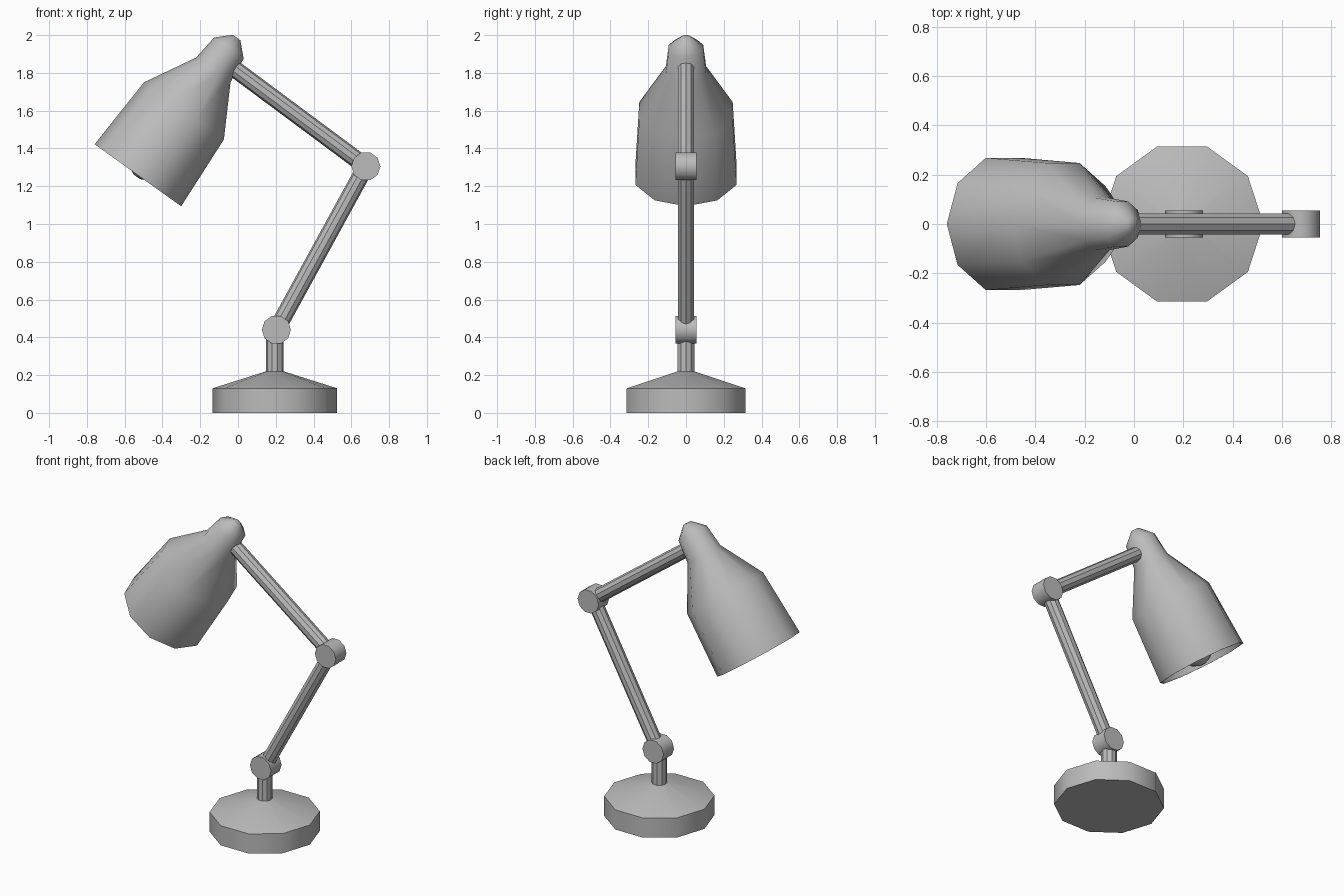
import bpy
import bmesh
import math
from mathutils import Vector

cube = bpy.data.objects.get("Cube")
if cube:
    bpy.data.objects.remove(cube, do_unlink=True)

SIDES = 10

# One grey paint for the whole lamp
grey = bpy.data.materials.new("lamp grey")
grey.use_nodes = True
colour = (0.5, 0.5, 0.5, 1)
grey.diffuse_color = colour
grey.node_tree.nodes["Principled BSDF"].inputs["Base Color"].default_value = colour


def lathe(name, origin, axis, profile, smooth=None):
    """Spin (distance along axis, radius) pairs around an axis; cap both ends."""
    origin, a = Vector(origin), Vector(axis).normalized()
    y = Vector((0, 1, 0))
    u = Vector((1, 0, 0)) if abs(a.y) > 0.9 else y.cross(a).normalized()
    v = a.cross(u)
    bm = bmesh.new()
    rings = []
    for t, r in profile:
        ring = []
        for i in range(SIDES):
            w = math.tau * i / SIDES
            ring.append(bm.verts.new(origin + a * t + (u * math.cos(w) + v * math.sin(w)) * r))
        rings.append(ring)
    for low, high in zip(rings, rings[1:]):
        for i in range(SIDES):
            j = (i + 1) % SIDES
            bm.faces.new((low[i], low[j], high[j], high[i]))
    bm.faces.new(rings[0])
    bm.faces.new(rings[-1])
    bmesh.ops.recalc_face_normals(bm, faces=bm.faces)
    mesh = bpy.data.meshes.new(name)
    bm.to_mesh(mesh)
    bm.free()
    mesh.materials.append(grey)
    obj = bpy.data.objects.new(name, mesh)
    bpy.context.collection.objects.link(obj)
    if smooth:
        bpy.ops.object.select_all(action='DESELECT')
        obj.select_set(True)
        bpy.context.view_layer.objects.active = obj
        bpy.ops.object.shade_smooth_by_angle(angle=math.radians(smooth))
    return obj


def rod(name, start, end, radius):
    span = Vector(end) - Vector(start)
    return lathe(name, start, span, [(0, radius), (span.length, radius)])


def hinge(name, centre):
    return lathe(name, centre, (0, 1, 0), [(-0.055, 0.077), (0.055, 0.077)], 40)


foot = Vector((0.195, 0, 0))
lower = Vector((0.203, 0, 0.44))
elbow = Vector((0.677, 0, 1.305))
neck = Vector((-0.03, 0, 1.83))

# Base and post
lathe("base", foot, (0, 0, 1), [(0, 0.33), (0.13, 0.33), (0.22, 0.047)], 40)
rod("post", foot + Vector((0, 0, 0.2)), foot + Vector((0, 0, 0.42)), 0.047)

# Hinges and arms
hinge("lower_hinge", lower)
hinge("elbow_hinge", elbow)
rod("lower_arm", lower, elbow, 0.045)
rod("upper_arm", elbow, neck, 0.045)

# Shade: inner wall from its closed top down to the rim, then the outer wall
rim = Vector((-0.53, 0, 1.258))
tilt = (0.582, 0, 0.813)
outer = [(0, 0.282), (0.419, 0.26), (0.686, 0.112), (0.828, 0.096), (0.897, 0.025)]
inner = [(t, r - 0.008) for t, r in outer[:4]]
lathe("shade", rim, tilt, inner[::-1] + outer, 50)

# Bulb and its holder inside the shade
lathe("bulb", rim, tilt,
      [(-0.01, 0.02), (0.01, 0.065), (0.07, 0.105), (0.14, 0.11),
       (0.22, 0.08), (0.32, 0.045), (0.45, 0.045)], 50)
lathe("bulb_holder", rim, tilt, [(0.4, 0.06), (0.75, 0.06)], 40)
